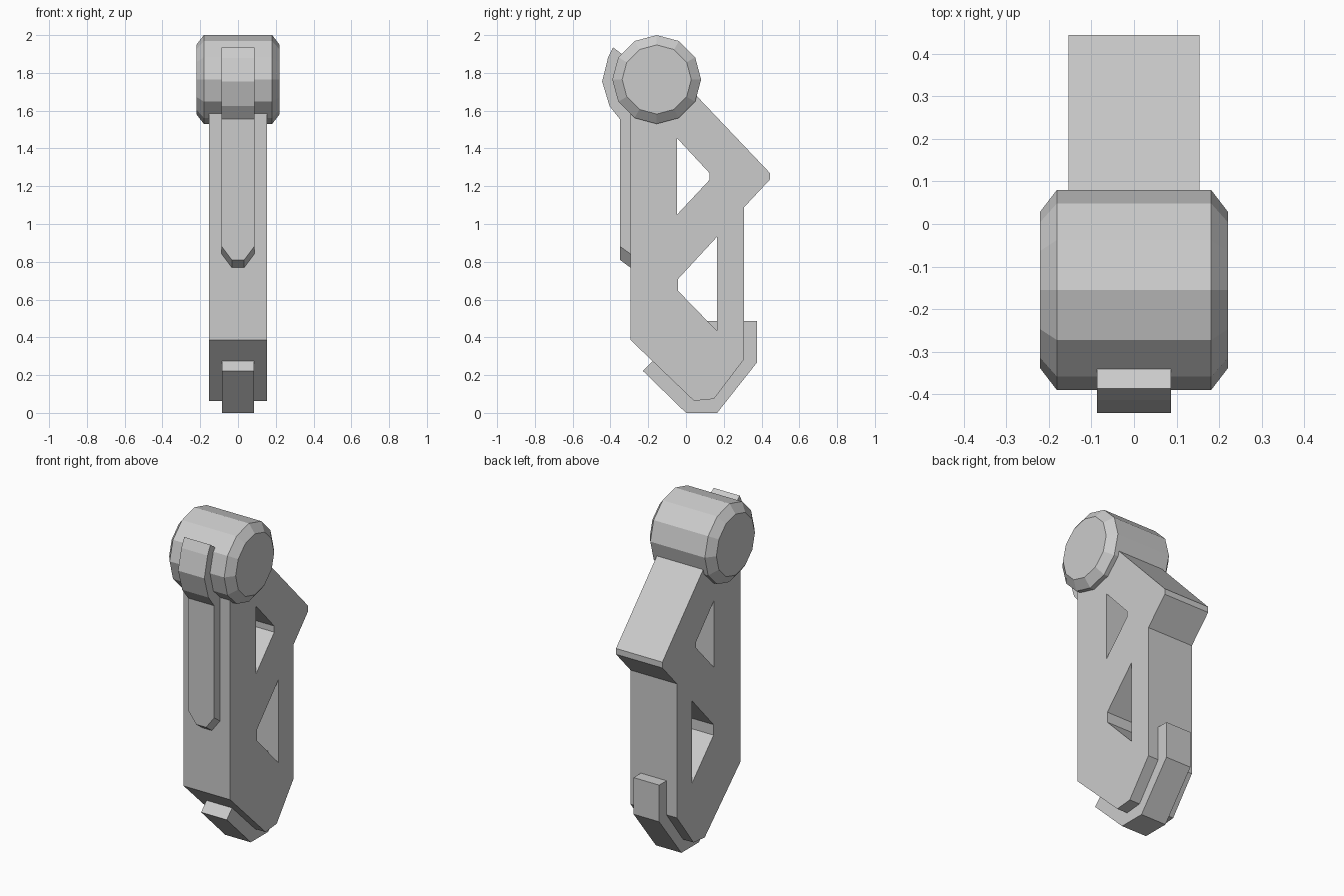
import bpy, bmesh, math
from mathutils import Vector

cube = bpy.data.objects.get("Cube")
if cube:
    bpy.data.objects.remove(cube, do_unlink=True)

grey = bpy.data.materials.new("light_grey")
grey.use_nodes = True
grey.diffuse_color = (0.6, 0.6, 0.6, 1)
grey.node_tree.nodes["Principled BSDF"].inputs["Base Color"].default_value = (0.6, 0.6, 0.6, 1)


def finish(name, bm):
    bmesh.ops.recalc_face_normals(bm, faces=bm.faces)
    mesh = bpy.data.meshes.new(name)
    bm.to_mesh(mesh)
    bm.free()
    mesh.materials.append(grey)
    obj = bpy.data.objects.new(name, mesh)
    bpy.context.scene.collection.objects.link(obj)
    return obj


def side_plate(loops, half):
    """Extrude a side outline (y, z), with optional hole loops, across x."""
    bm = bmesh.new()
    edges = []
    for loop in loops:
        vs = [bm.verts.new((-half, y, z)) for y, z in loop]
        edges += [bm.edges.new((v, vs[i - 1])) for i, v in enumerate(vs)]
    bmesh.ops.triangle_fill(bm, edges=edges, use_beauty=True, normal=(1, 0, 0))
    out = bmesh.ops.extrude_face_region(bm, geom=bm.faces[:])
    moved = [g for g in out["geom"] if isinstance(g, bmesh.types.BMVert)]
    bmesh.ops.translate(bm, verts=moved, vec=(2 * half, 0, 0))
    bmesh.ops.recalc_face_normals(bm, faces=bm.faces)
    return bm


# Main body with two cut-outs
outline = [(-0.295, 0.387), (-0.295, 1.7), (-0.155, 1.79), (-0.05, 1.79),
           (0.444, 1.27), (0.444, 1.235), (0.306, 1.087), (0.306, 0.282),
           (0.148, 0.074), (0.042, 0.064)]
upper_hole = [(-0.048, 1.455), (0.124, 1.27), (0.124, 1.233), (-0.048, 1.049)]
lower_hole = [(0.164, 0.932), (-0.042, 0.709), (-0.042, 0.646), (0.164, 0.434)]
finish("body", side_plate([outline, upper_hole, lower_hole], 0.154))

# Wrap-around foot strip
foot = [(-0.228, 0.222), (-0.177, 0.275), (0, 0.3), (0.1, 0.487),
        (0.376, 0.487), (0.376, 0.267), (0.165, 0), (0, 0)]
finish("foot_strip", side_plate([foot], 0.085))

# Front strip that climbs over the barrel, with cut lower corners
strip = [(-0.35, 0.81), (-0.35, 1.555), (-0.405, 1.625), (-0.444, 1.755),
         (-0.413, 1.88), (-0.386, 1.935), (-0.34, 1.9), (-0.28, 1.75),
         (-0.28, 0.759)]
bm = side_plate([strip], 0.087)
for s in (-1, 1):
    a = Vector((s * 0.033, -0.35, 0.81))
    b = Vector((s * 0.087, -0.35, 0.882))
    c = Vector((s * 0.033, -0.295, 0.77))
    n = (b - a).cross(c - a)
    if n.z > 0:
        n.negate()
    cut = bmesh.ops.bisect_plane(bm, geom=bm.verts[:] + bm.edges[:] + bm.faces[:],
                                 plane_co=a, plane_no=n, clear_outer=True)
    rim = [g for g in cut["geom_cut"] if isinstance(g, bmesh.types.BMEdge)]
    bmesh.ops.holes_fill(bm, edges=rim)
finish("front_strip", bm)

# Twelve-sided barrel with bevelled ends
bm = bmesh.new()
rings = []
for x, r in ((-0.221, 0.183), (-0.181, 0.235), (0.181, 0.235), (0.221, 0.183)):
    rings.append([bm.verts.new((x, -0.155 + r * math.sin(k * math.tau / 12),
                                1.765 + r * math.cos(k * math.tau / 12)))
                  for k in range(12)])
for lo, hi in zip(rings, rings[1:]):
    for k in range(12):
        bm.faces.new((lo[k - 1], lo[k], hi[k], hi[k - 1]))
bm.faces.new(rings[0])
bm.faces.new(rings[-1])
finish("barrel", bm)
